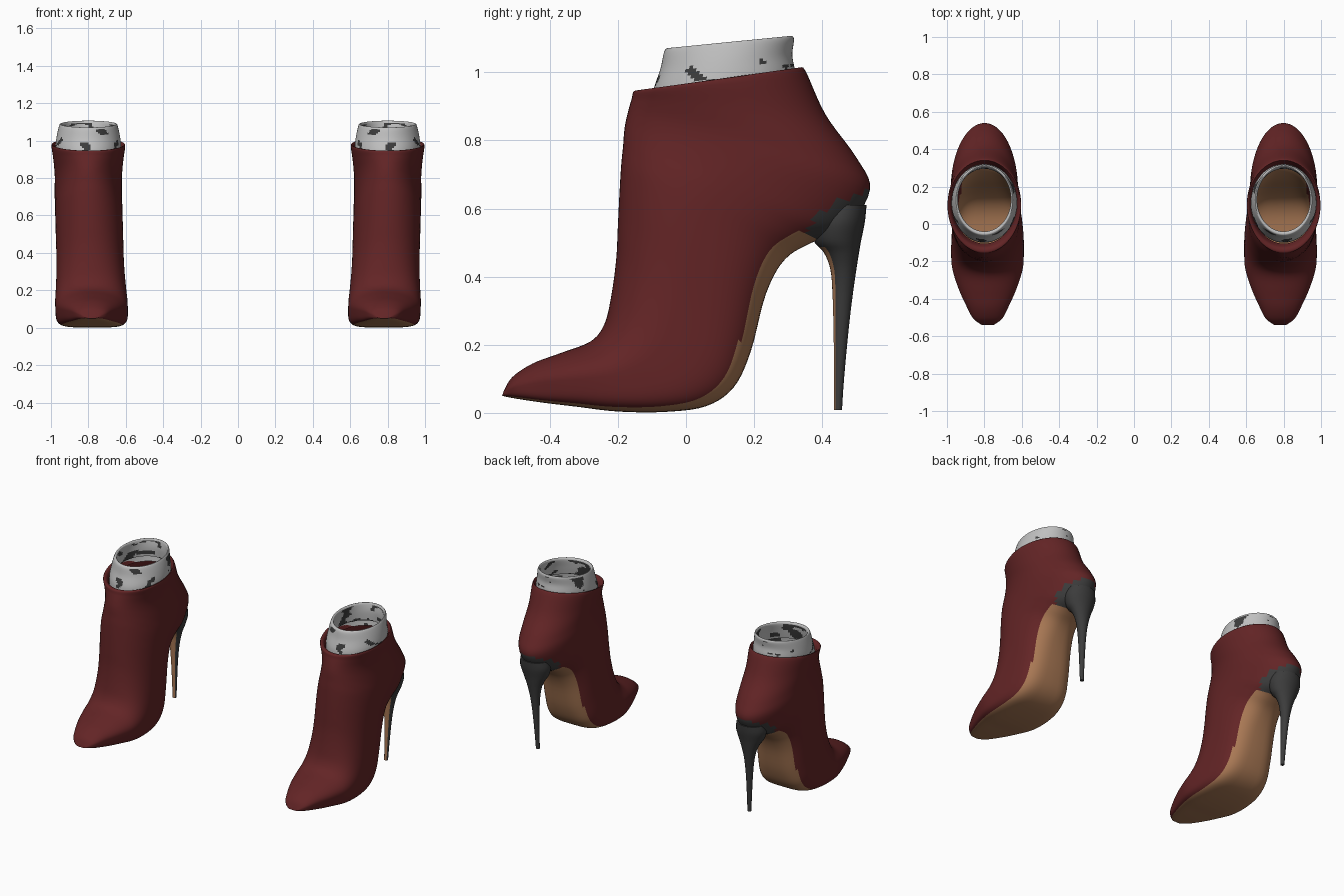
import bpy, bmesh, math
from mathutils import Vector, noise

cube = bpy.data.objects.get("Cube")
if cube:
    bpy.data.objects.remove(cube, do_unlink=True)


def material(name, rgb):
    m = bpy.data.materials.new(name)
    m.use_nodes = True
    m.diffuse_color = (*rgb, 1)
    bsdf = m.node_tree.nodes["Principled BSDF"]
    bsdf.inputs["Base Color"].default_value = (*rgb, 1)
    bsdf.inputs["Roughness"].default_value = 0.6
    return m


red = material("dark red leather", (0.125, 0.018, 0.019))
tan = material("tan sole", (0.40, 0.19, 0.09))
black = material("charcoal heel", (0.045, 0.045, 0.045))
grey = material("light grey sock", (0.52, 0.52, 0.52))


def smooth_stations(stations, steps):
    """Catmull-Rom refinement of the loft stations."""
    out = []
    last = len(stations) - 1
    for i in range(last):
        quad = [stations[min(max(i + k, 0), last)] for k in (-1, 0, 1, 2)]
        for s in range(steps):
            t = s / steps
            out.append([0.5 * (2 * b + (c - a) * t + (2 * a - 5 * b + 4 * c - d) * t ** 2
                               + (3 * b - a - 3 * c + d) * t ** 3)
                        for a, b, c, d in zip(*quad)])
    out.append(list(stations[-1]))
    return out


def centre_x(z):
    return 0.78 + 0.02 * min(1, max(0, z / 0.7))


def loft(name, stations, steps, segs, mats, paint, caps=(False, False)):
    """Rings span a front point and a back point; the last value squares the back half."""
    bm = bmesh.new()
    rings = []
    for ya, za, yb, zb, w, q in smooth_stations(stations, steps):
        ring = []
        for k in range(segs):
            a = math.tau * k / segs
            c, s = math.cos(a), math.sin(a)
            if c < 0:
                c = -abs(c) ** q
                s = math.copysign(abs(s) ** q, s) if abs(s) > 1e-6 else 0
            y = (ya + yb) / 2 + (ya - yb) / 2 * c
            z = (za + zb) / 2 + (za - zb) / 2 * c
            ring.append(bm.verts.new((centre_x(z) + w * s, y, z)))
        rings.append(ring)
    tagged = []
    for i, (r0, r1) in enumerate(zip(rings, rings[1:])):
        for k in range(segs):
            n = (k + 1) % segs
            f = bm.faces.new((r0[k], r0[n], r1[n], r1[k]))
            f.smooth = True
            angle = abs((k + 0.5) / segs * 360)
            tagged.append((f, (i + 0.5) / steps, min(angle, 360 - angle)))
    for cap, ring in zip(caps, (rings[0], rings[-1])):
        if cap:
            bm.faces.new(ring)
    bmesh.ops.recalc_face_normals(bm, faces=bm.faces)
    bm.normal_update()
    for f, station, angle in tagged:
        f.material_index = paint(f, station, angle)
    mesh = bpy.data.meshes.new(name)
    bm.to_mesh(mesh)
    bm.free()
    for m in mats:
        mesh.materials.append(m)
    ob = bpy.data.objects.new(name, mesh)
    bpy.context.collection.objects.link(ob)
    mirror = ob.modifiers.new("other_foot", "MIRROR")
    mirror.use_mirror_merge = False
    bpy.ops.object.select_all(action="DESELECT")
    ob.select_set(True)
    bpy.context.view_layer.objects.active = ob
    bpy.ops.object.shade_smooth_by_angle(angle=math.radians(50))
    return ob


# Boot upper and sole: front y, z, back y, z, half width, squareness
boot = [
    (-0.535, 0.064, -0.54, 0.05, 0.035, 0.6),
    (-0.51, 0.105, -0.50, 0.042, 0.078, 0.5),
    (-0.45, 0.145, -0.42, 0.03, 0.115, 0.4),
    (-0.37, 0.175, -0.32, 0.018, 0.155, 0.4),
    (-0.28, 0.21, -0.20, 0.004, 0.188, 0.4),
    (-0.24, 0.26, -0.06, 0.003, 0.194, 0.4),
    (-0.22, 0.34, 0.06, 0.02, 0.19, 0.45),
    (-0.205, 0.45, 0.14, 0.075, 0.184, 0.5),
    (-0.20, 0.55, 0.19, 0.18, 0.18, 0.6),
    (-0.195, 0.65, 0.235, 0.35, 0.18, 0.7),
    (-0.19, 0.73, 0.29, 0.45, 0.18, 0.8),
    (-0.185, 0.78, 0.37, 0.50, 0.18, 0.85),
    (-0.182, 0.82, 0.47, 0.54, 0.18, 0.95),
    (-0.178, 0.85, 0.54, 0.655, 0.18, 1),
    (-0.17, 0.885, 0.50, 0.75, 0.18, 1),
    (-0.16, 0.92, 0.41, 0.875, 0.187, 1),
    (-0.152, 0.945, 0.35, 1.005, 0.197, 1),
    (-0.125, 0.94, 0.335, 1.0, 0.18, 1),
    (-0.105, 0.90, 0.32, 0.95, 0.168, 1),
]


def paint_boot(f, station, angle):
    c = f.calc_center_median()
    if station < 11.3 and angle > (135 if station < 8 else 140):
        return 1
    edge = 0.62 - 1.05 * max(0, 0.43 - c.y) + 0.3 * max(0, c.y - 0.43)
    return 2 if c.y > 0.27 and c.z < edge and station < 14 else 0


loft("boot_upper", boot, 5, 64, (red, tan, black), paint_boot, (True, False))

# Stiletto heel with a tan front face
heel = [(y0, z, y1, z, w, 1) for z, y0, y1, w in (
    (0.008, 0.435, 0.458, 0.012),
    (0.10, 0.435, 0.464, 0.015),
    (0.25, 0.433, 0.478, 0.021),
    (0.35, 0.43, 0.49, 0.03),
    (0.42, 0.424, 0.50, 0.045),
    (0.47, 0.405, 0.508, 0.065),
    (0.505, 0.375, 0.514, 0.085),
    (0.56, 0.37, 0.525, 0.10),
    (0.61, 0.39, 0.53, 0.09))]
loft("stiletto_heel", heel, 4, 24, (black, tan),
     lambda f, station, angle: 1 if angle < 50 and station < 5.5 else 0, (True, True))

# Sock cuff rolled over at the top
sock = [
    (-0.10, 0.90, 0.315, 0.95, 0.172, 1),
    (-0.095, 0.95, 0.32, 1.0, 0.175, 1),
    (-0.075, 1.01, 0.312, 1.05, 0.168, 1),
    (-0.064, 1.06, 0.317, 1.095, 0.157, 1),
    (-0.052, 1.071, 0.31, 1.107, 0.15, 1),
    (-0.04, 1.06, 0.302, 1.095, 0.142, 1),
    (-0.045, 1.01, 0.295, 1.05, 0.148, 1),
    (-0.055, 0.96, 0.298, 0.99, 0.152, 1),
]


def paint_sock(f, station, angle):
    c = f.calc_center_median()
    n = noise.noise(Vector((c.x * 13, c.y * 13, c.z * 24)))
    inside = station > 5
    flat = 3 < station <= 5
    return 1 if not flat and n > (0.15 if inside else 0.36) else 0


loft("sock_cuff", sock, 6, 96, (grey, black), paint_sock)
